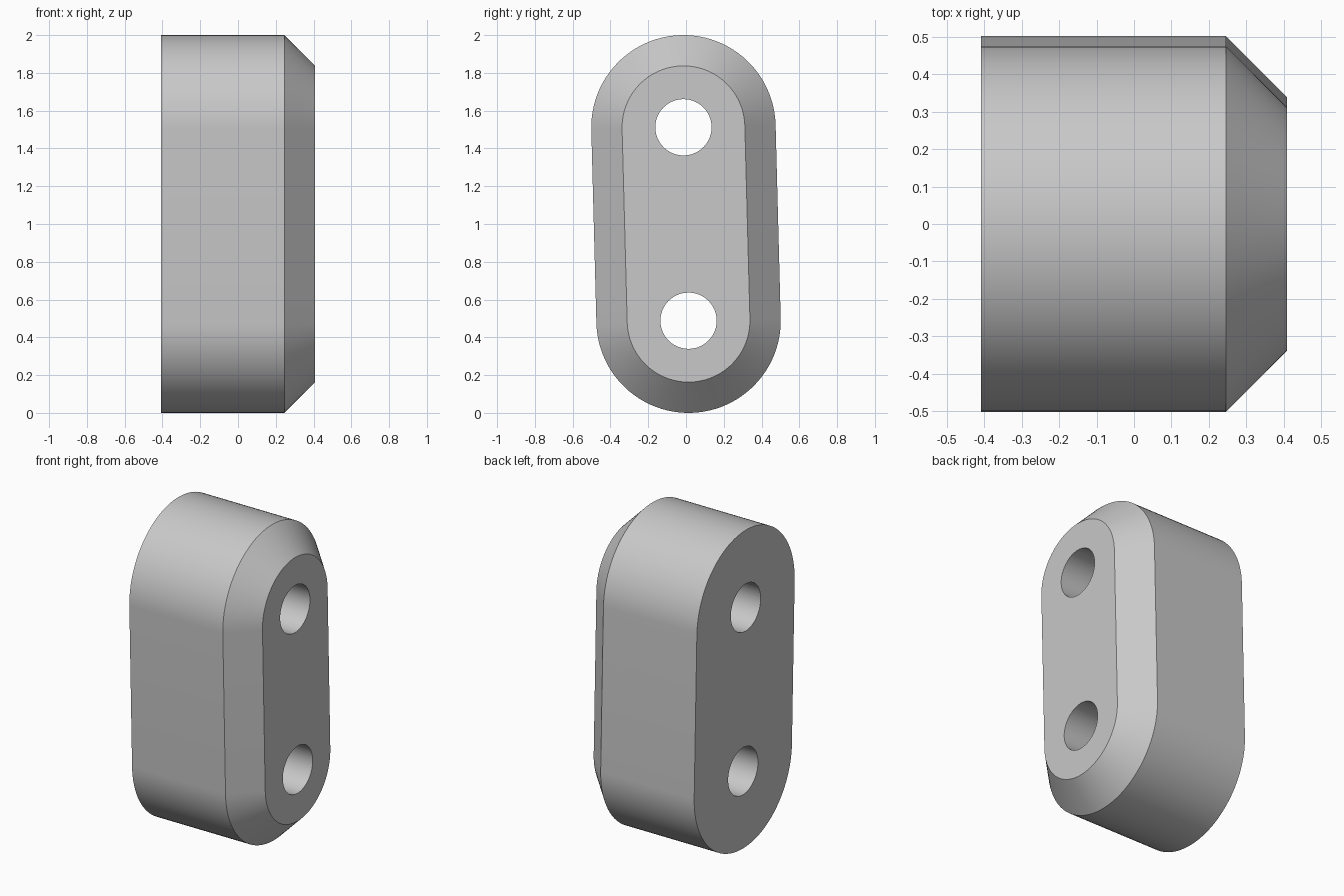
import bpy
import bmesh
from math import pi, cos, sin, atan2
from mathutils import Vector

cube = bpy.data.objects.get("Cube")
if cube:
    bpy.data.objects.remove(cube, do_unlink=True)

# Overall sizes
BACK, SHOULDER, FACE = -0.408, 0.245, 0.408
OUTER_R, FACE_R, HOLE_R = 0.488, 0.325, 0.149
TOP = Vector((-0.0135, 1.512))
BOTTOM = Vector((0.0135, 0.488))
STEPS = 48

axis = TOP - BOTTOM
tilt = atan2(axis.y, axis.x) - pi / 2


def arc(centre, radius, start, sweep, count):
    """Points of an arc in the y-z plane."""
    angles = [start + tilt + sweep * i / count for i in range(count)]
    return [centre + radius * Vector((cos(a), sin(a))) for a in angles]


def slot(radius):
    """Rounded outline around both hole centres."""
    return (arc(TOP, radius, 0, pi, STEPS) + [TOP + radius * Vector((-cos(tilt), -sin(tilt)))]
            + arc(BOTTOM, radius, pi, pi, STEPS) + [BOTTOM + radius * Vector((cos(tilt), sin(tilt)))])


def add_ring(bm, x, points):
    verts = [bm.verts.new((x, p.x, p.y)) for p in points]
    for i, v in enumerate(verts):
        bm.edges.new((verts[i - 1], v))
    return verts


def bridge(bm, a, b):
    for i in range(len(a)):
        bm.faces.new((a[i - 1], a[i], b[i], b[i - 1]))


def ring_edges(bm, ring):
    return [bm.edges.get((ring[i - 1], ring[i])) for i in range(len(ring))]


bm = bmesh.new()

# Body wall and bevelled shoulder
back = add_ring(bm, BACK, slot(OUTER_R))
shoulder = add_ring(bm, SHOULDER, slot(OUTER_R))
face = add_ring(bm, FACE, slot(FACE_R))
bridge(bm, back, shoulder)
bridge(bm, shoulder, face)

# Two through holes
caps = {BACK: [back], FACE: [face]}
for centre in (TOP, BOTTOM):
    circle = arc(centre, HOLE_R, 0, 2 * pi, STEPS)
    rings = [add_ring(bm, x, circle) for x in (BACK, FACE)]
    bridge(bm, *rings)
    caps[BACK].append(rings[0])
    caps[FACE].append(rings[1])

# Flat end faces around the holes
for x, rings in caps.items():
    edges = [e for ring in rings for e in ring_edges(bm, ring)]
    bmesh.ops.triangle_fill(bm, edges=edges, use_beauty=True, normal=(1 if x > 0 else -1, 0, 0))
bmesh.ops.recalc_face_normals(bm, faces=bm.faces[:])

mesh = bpy.data.meshes.new("link_block")
bm.to_mesh(mesh)
bm.free()
block = bpy.data.objects.new("link_block", mesh)
bpy.context.collection.objects.link(block)

# Plain grey material
grey = bpy.data.materials.new("light_grey")
grey.use_nodes = True
colour = (0.58, 0.58, 0.58, 1)
grey.diffuse_color = colour
grey.node_tree.nodes["Principled BSDF"].inputs["Base Color"].default_value = colour
mesh.materials.append(grey)

# Smooth rounds with crisp rims
bpy.ops.object.select_all(action="DESELECT")
block.select_set(True)
bpy.context.view_layer.objects.active = block
bpy.ops.object.shade_smooth_by_angle(angle=pi / 6)
